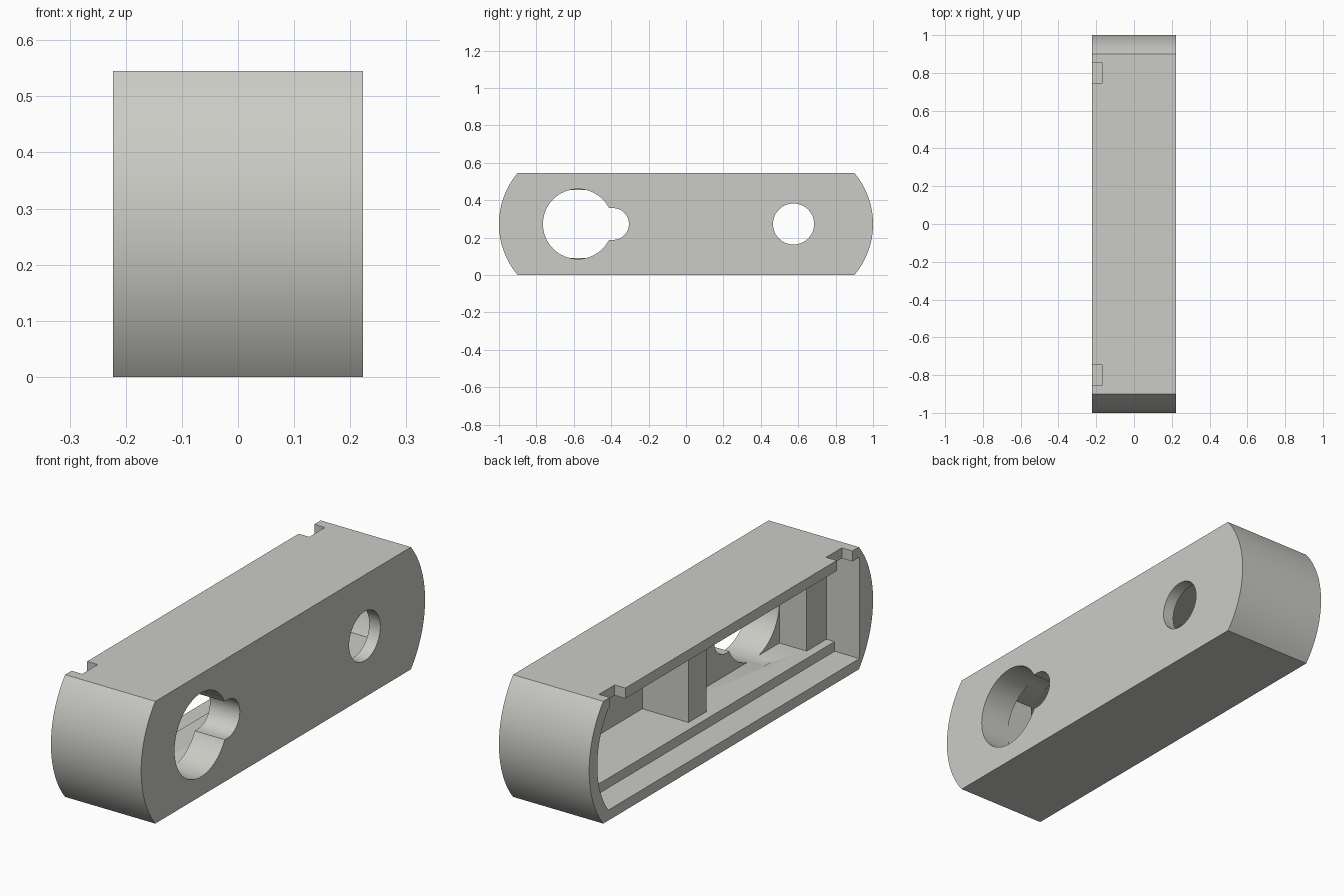
import bpy, bmesh, math

if "Cube" in bpy.data.objects:
    bpy.data.objects.remove(bpy.data.objects["Cube"])

ZC, HW = 0.2725, 0.2225      # mid height, half depth along x
CY = 0.578                   # centre of the rounded ends and holes

mat = bpy.data.materials.new("warm_grey")
mat.diffuse_color = (0.60, 0.60, 0.565, 1)
mat.use_nodes = True
mat.node_tree.nodes["Principled BSDF"].inputs["Base Color"].default_value = mat.diffuse_color


def prism(name, pts, x0, x1):
    """Extrude a (y, z) outline between two x positions."""
    bm = bmesh.new()
    f = bm.faces.new([bm.verts.new((x0, y, z)) for y, z in pts])
    r = bmesh.ops.extrude_face_region(bm, geom=[f])
    for v in r["geom"]:
        if isinstance(v, bmesh.types.BMVert):
            v.co.x = x1
    bmesh.ops.recalc_face_normals(bm, faces=bm.faces)
    me = bpy.data.meshes.new(name)
    bm.to_mesh(me)
    bm.free()
    ob = bpy.data.objects.new(name, me)
    bpy.context.collection.objects.link(ob)
    me.materials.append(mat)
    return ob


def arc(cy, r, a0, a1, n):
    return [(cy + r * math.cos(a0 + (a1 - a0) * i / n),
             ZC + r * math.sin(a0 + (a1 - a0) * i / n)) for i in range(n + 1)]


def rect(y0, y1, z0, z1):
    return [(y0, z0), (y1, z0), (y1, z1), (y0, z1)]


def end_arc(r, half):
    a = math.asin(half / r)
    return arc(CY, r, -a, a, 32)


def cavity(half, y0):
    """Outline with a flat end at y0 and a rounded end at +y."""
    return [(y0, ZC + half), (y0, ZC - half)] + end_arc(0.365, half)


# Bar with two rounded ends
right_end = end_arc(0.422, ZC)
body = prism("housing", right_end + [(-y, 2 * ZC - z) for y, z in right_end], -HW, HW)

cutters = [
    # Lid recess, then the two deeper chambers
    prism("lid_recess_cutter", cavity(0.226, -0.904), -0.3, -0.10),
    prism("inner_step_cutter", cavity(0.183, -0.904), -0.15, -0.06),
    prism("long_chamber_cutter", cavity(0.183, 0.068), -0.1, 0.168),
    prism("keyhole_chamber_cutter", rect(-0.765, -0.06, ZC - 0.183, ZC + 0.183), -0.1, 0.075),
    # Holes through the front plate
    prism("round_hole_cutter", arc(0.575, 0.11, 0, 2 * math.pi * 47 / 48, 47), 0.1, 0.3),
    prism("large_hole_cutter", arc(-CY, 0.187, 0, 2 * math.pi * 63 / 64, 63), 0.0, 0.3),
    prism("key_slot_cutter", [(-0.5, ZC + 0.085), (-0.5, ZC - 0.085)]
          + arc(-0.39, 0.085, -math.pi / 2, math.pi / 2, 24), 0.0, 0.3),
]
# Clip notches in the top edge
for s in (-1, 1):
    y0, y1 = sorted((s * 0.745, s * 0.855))
    cutters.append(prism("clip_notch_cutter", rect(y0, y1, 0.47, 0.6), -0.3, -0.17))

for c in cutters:
    m = body.modifiers.new("cut", "BOOLEAN")
    m.operation, m.solver, m.object = "DIFFERENCE", "EXACT", c
bpy.context.view_layer.objects.active = body
body.select_set(True)
for m in list(body.modifiers):
    bpy.ops.object.modifier_apply(modifier=m.name)
for c in cutters:
    bpy.data.objects.remove(c)

bpy.ops.object.shade_smooth_by_angle(angle=math.radians(25))
